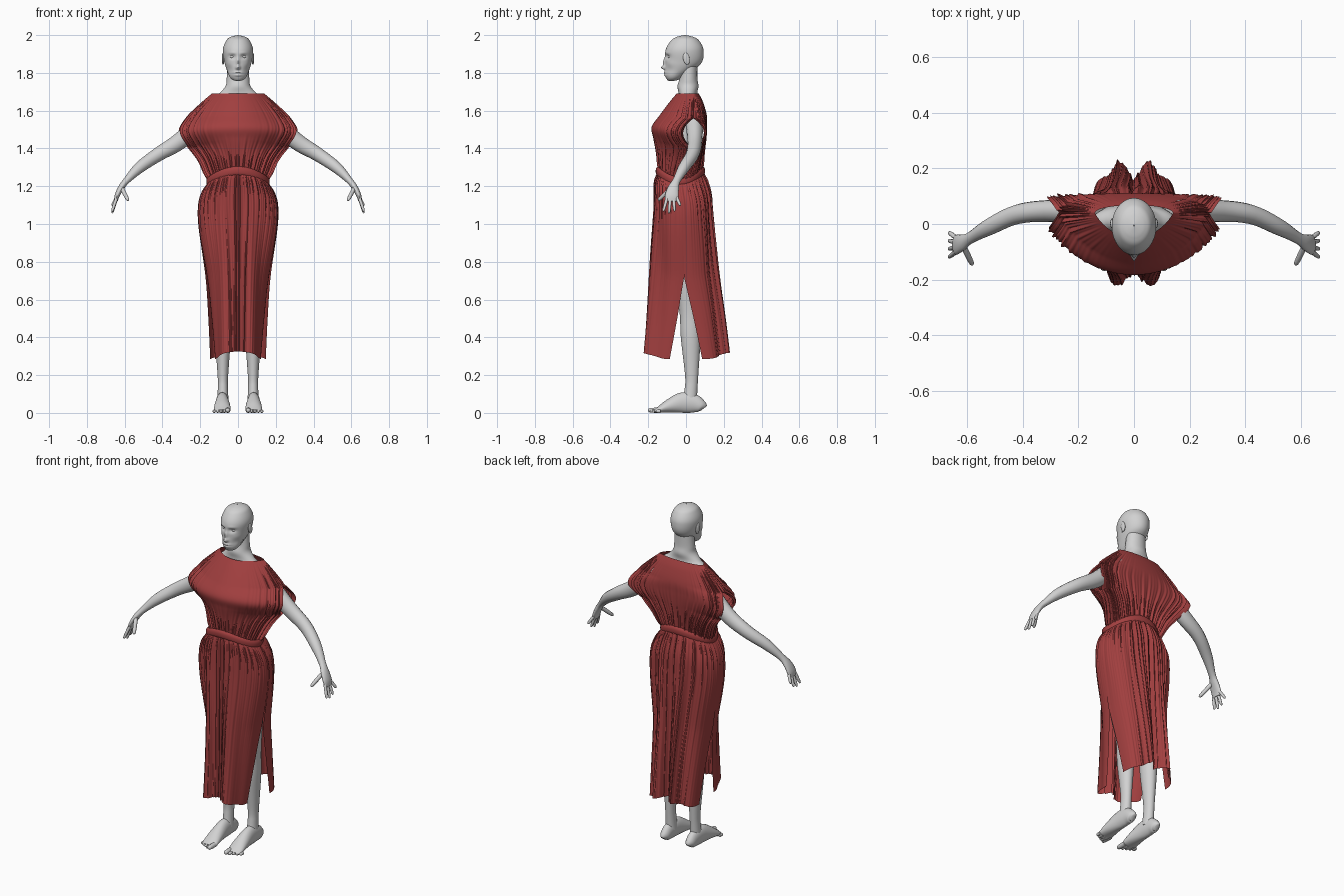
import bpy, bmesh
from math import sin, cos, pi, exp
from mathutils import Vector

if "Cube" in bpy.data.objects:
    bpy.data.objects.remove(bpy.data.objects["Cube"])


def material(name, red, green, blue):
    m = bpy.data.materials.new(name)
    m.use_nodes = True
    m.diffuse_color = (red, green, blue, 1)
    m.node_tree.nodes["Principled BSDF"].inputs["Base Color"].default_value = m.diffuse_color
    return m


SKIN = material("pale grey skin", .64, .64, .64)
CLOTH = material("red cloth", .36, .05, .05)


def finish(bm, name, mat):
    mesh = bpy.data.meshes.new(name)
    bm.to_mesh(mesh)
    bm.free()
    mesh.materials.append(mat)
    mesh.shade_smooth()
    mesh.set_sharp_from_angle(angle=1)
    ob = bpy.data.objects.new(name, mesh)
    bpy.context.collection.objects.link(ob)
    return ob


def clamp(t):
    return max(0, min(1, t))


def smooth(rows, steps):
    """Catmull-Rom interpolation of a short profile."""
    out = []
    last = len(rows) - 1
    for i in range(last):
        before, start, end, after = (Vector(rows[max(0, min(last, i + k))]) for k in (-1, 0, 1, 2))
        leave, arrive = (end - before) / 2, (after - start) / 2
        for step in range(steps):
            t = step / steps
            ease = t * t * (3 - 2 * t)
            out.append(start.lerp(end, ease) + leave * t * (1 - t) ** 2 - arrive * t * t * (1 - t))
    out.append(Vector(rows[last]))
    return out


def no_fold(x, z, angle, side):
    return 0


def nothing(z):
    return 0


def loft(name, rows, mat, segments=32, steps=6, fold=no_fold, gap=nothing, arch=nothing,
         front_power=1, back_power=1, seam=None):
    """Front and back panels joined at the sides; rows are height, half width, front, back."""
    bm = bmesh.new()
    levels = smooth(rows, steps)
    for side, power in ((-1, front_power), (1, back_power)):
        grid = []
        for z, width, front, back in levels:
            middle = seam(z) if seam else (front + back) / 2
            edge = middle + side * gap(z)
            depth = abs((back if side > 0 else front) - edge)
            line = []
            for j in range(segments + 1):
                angle = pi * j / segments
                c, s = cos(angle), max(0, sin(angle))
                x = width * c
                push = fold(x, z, angle, side)
                y = edge + side * (depth * s ** power + push * s)
                line.append(bm.verts.new((x + push * c / 2, y, z + arch(z) * s * s)))
            grid.append(line)
        for low, high in zip(grid, grid[1:]):
            for j in range(segments):
                quad = (low[j], low[j + 1], high[j + 1], high[j])
                bm.faces.new(quad[::side])
    bmesh.ops.remove_doubles(bm, verts=bm.verts, dist=.0001)
    return finish(bm, name, mat)


def tube(name, points, across, segments=16, steps=5):
    """Capped limb; points are x, y, z, radius across, radius the other way."""
    bm = bmesh.new()
    path = smooth(points, steps)
    rings = []
    for i, (x, y, z, wide, thick) in enumerate(path):
        ahead, behind = path[min(i + 1, len(path) - 1)], path[max(i - 1, 0)]
        along = Vector((ahead - behind)[:3]).normalized()
        u = Vector(across)
        u = (u - along * u.dot(along)).normalized()
        v = along.cross(u)
        turns = [2 * pi * k / segments for k in range(segments)]
        rings.append([bm.verts.new(Vector((x, y, z)) + u * wide * cos(a) + v * thick * sin(a)) for a in turns])
    for low, high in zip(rings, rings[1:]):
        for k in range(segments):
            bm.faces.new((low[k - 1], low[k], high[k], high[k - 1]))
    bm.faces.new(rings[0])
    bm.faces.new(rings[-1])
    bmesh.ops.recalc_face_normals(bm, faces=bm.faces)
    return finish(bm, name, SKIN)


def ball(name, place, size):
    bm = bmesh.new()
    bmesh.ops.create_uvsphere(bm, u_segments=20, v_segments=12, radius=1)
    ob = finish(bm, name, SKIN)
    ob.location, ob.scale = place, size
    return ob


def digit(name, root, tip, radius, across):
    root, tip = Vector(root), Vector(tip)
    points = [(*root.lerp(tip, t), radius * k, radius * k) for t, k in ((0, 1), (.5, 1), (.9, .8), (1, .3))]
    tube(name, points, across, segments=10, steps=3)


# Head: soft bumps pushed out of or into the face
def face(x, z, angle, side):
    def bump(where, height, wide, tall, amount):
        return amount * exp(-((abs(x) - where) / wide) ** 2 - ((z - height) / tall) ** 2)

    if side > 0:
        return 0
    sockets = bump(.03, 1.886, .018, .012, -.012) + bump(.03, 1.905, .02, .007, .003)
    nose = bump(0, 1.855, .008, .022, .012) + bump(0, 1.828, .011, .01, .02)
    lips = bump(0, 1.802, .022, .005, .008) + bump(0, 1.788, .02, .006, .007)
    cheeks = bump(.05, 1.85, .016, .016, .003) + bump(.045, 1.815, .016, .018, -.004)
    return sockets + nose + lips + cheeks


loft("head", [(1.756, .001, -.085, -.075), (1.764, .03, -.1, -.04), (1.79, .05, -.11, 0),
              (1.85, .07, -.11, .08), (1.92, .08, -.108, .093), (1.97, .063, -.08, .07),
              (1.99, .04, -.05, .04), (2, .001, -.01, 0)], SKIN, segments=56, steps=12, fold=face)

# Neck and torso
loft("torso", [(.9, .14, -.09, .1), (1.25, .12, -.1, .06), (1.5, .13, -.1, .09), (1.64, .15, -.045, .07),
               (1.69, .1, -.04, .06), (1.73, .066, -.045, .066), (1.77, .06, -.035, .06),
               (1.84, .055, -.03, .06)], SKIN)

# Eyes, ears and limbs, mirrored
SIDEWAYS, FORWARD = (1, 0, 0), (0, 1, 0)
ARM = [(.14, .04, 1.59, .05, .05), (.3, .047, 1.445, .04, .045), (.42, .035, 1.37, .035, .037),
       (.52, -.01, 1.3, .03, .03), (.59, -.05, 1.23, .021, .018), (.62, -.067, 1.19, .03, .016),
       (.64, -.075, 1.15, .036, .013), (.647, -.076, 1.12, .03, .009)]
LEG = [(0, 1, .075), (0, .75, .065), (.02, .55, .045), (.025, .4, .042), (.03, .2, .028), (.027, .13, .027),
       (.02, .06, .03)]
FOOT = [(.092, .012, .022), (.08, .026, .034), (.04, .03, .05), (-.02, .034, .054), (-.09, .042, .036),
        (-.14, .044, .018), (-.165, .036, .009)]

for s, word in ((1, "left"), (-1, "right")):
    ball(word + "_eye", (.03 * s, -.083, 1.886), (.014, .012, .01))
    ear = ball(word + "_ear", (.079 * s, .002, 1.875), (.007, .017, .032))
    ear.rotation_euler.x = .2
    tube(word + "_arm", [(x * s, *rest) for x, *rest in ARM], FORWARD)
    for i, finger in enumerate(("index", "middle", "ring", "little")):
        tip = (.667 * s, -.12 + .03 * i, 1.057 + .01 * (i - 1) ** 2)
        digit(f"{word}_{finger}_finger", (.642 * s, -.1 + .017 * i, 1.14), tip, .0085, FORWARD)
    digit(word + "_thumb", (.615 * s, -.08, 1.19), (.582 * s, -.147, 1.125), .011, FORWARD)
    tube(word + "_leg", [(.08 * s, y, z, r, r * 1.25) for y, z, r in LEG], SIDEWAYS, segments=24)
    tube(word + "_foot", [(.083 * s, y, h, r, h) for y, r, h in FOOT], SIDEWAYS, segments=24)
    for i in range(5):
        x = .054 + .018 * i
        radius = .009 if i else .014
        digit(f"{word}_toe_{i + 1}", (x * s, -.135, radius), (x * s, -.2 + .01 * i, radius), radius, SIDEWAYS)


# Dress: gathers at the waist spread into broad drapes
def gathers(angle, side):
    return (sin(50 * angle + side) + sin(33 * angle + 2 * side) + sin(81 * angle)) / 2


def below_waist(z):
    return clamp((1.225 - z) / .94)


def above_waist(z):
    return clamp((z - 1.215) / .475)


def bodice_fold(x, z, angle, side):
    start = clamp(above_waist(z) * 9)
    waist = .007 * clamp(1.1 - above_waist(z) * (1.5 if side > 0 else 2.2))
    sleeve = .016 * abs(cos(angle)) ** 4 * clamp((1.68 - z) * 10)
    return start * (waist + sleeve) * gathers(angle, side)


def bodice_seam(z):
    return -.03 + .07 * clamp(above_waist(z) * 3)


def sleeve_gap(z):
    return .055 * max(0, 1 - ((z - 1.48) / .08) ** 2)


def skirt_fold(x, z, angle, side):
    drop = below_waist(z)
    start = clamp(drop * 20)
    middle = sin(angle) ** 2
    fine = .006 * (1 - drop) ** 3 * gathers(angle, side)
    spread = .8 if side > 0 else exp(-(x / .07) ** 2)
    pleats = .009 * middle * spread * gathers(.75 * angle + .4, side)
    wave, deep = (.115, .035 * middle) if side > 0 else (.14, .027)
    return start * (fine + pleats) - deep * drop * (1 + cos(2 * pi * x / wave))


def slit_gap(z):
    return .085 * clamp((.72 - z) / .43)


def waist_arch(z):
    return .055


loft("bodice", [(1.215, .152, -.145, .085), (1.33, .2, -.156, .094), (1.42, .268, -.172, .105),
                (1.49, .305, -.182, .11), (1.56, .27, -.14, .11), (1.64, .195, -.087, .09),
                (1.69, .14, -.05, .068)], CLOTH, segments=200, steps=9, fold=bodice_fold, front_power=1.6,
     gap=sleeve_gap, seam=bodice_seam, arch=lambda z: .055 * (1 - above_waist(z)))
loft("belt", [(1.225 + .025 * u, .167 - .01 * u ** 4, -.16 + .01 * u ** 4, .1 - .01 * u ** 4)
              for u in (-1, -.5, .5, 1)], CLOTH, segments=48, steps=3, arch=waist_arch)
loft("skirt", [(.285, .147, -.235, .235), (.5, .157, -.216, .21), (.72, .172, -.2, .18), (.98, .208, -.178, .15),
               (1.1, .21, -.17, .136), (1.17, .19, -.164, .113), (1.225, .155, -.15, .09)], CLOTH,
     segments=200, steps=9, fold=skirt_fold, gap=slit_gap, front_power=.8, back_power=.8,
     arch=lambda z: .055 - .015 * below_waist(z))
